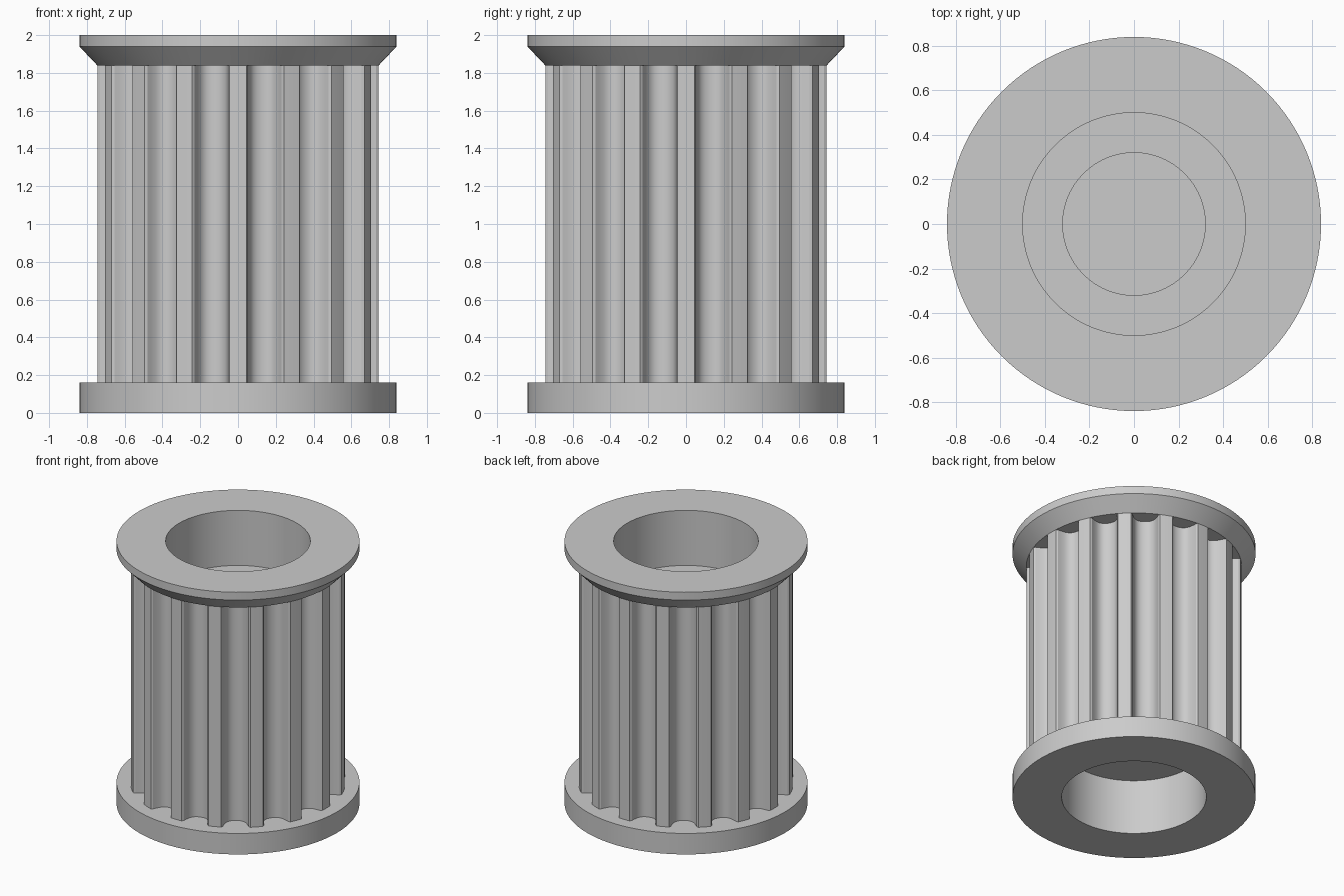
import bpy
import bmesh
import math

cube = bpy.data.objects.get("Cube")
if cube:
    bpy.data.objects.remove(cube, do_unlink=True)

grey = bpy.data.materials.new("plain grey")
grey.use_nodes = True
grey.diffuse_color = (0.6, 0.6, 0.6, 1)
grey.node_tree.nodes["Principled BSDF"].inputs["Base Color"].default_value = (0.6, 0.6, 0.6, 1)

TEETH = 16
BARREL_R = 0.745
Z_LOW, Z_HIGH = 0.16, 1.84


def finish(bm, name):
    """Turn a bmesh into a smooth-shaded object with sharp edges kept."""
    bmesh.ops.remove_doubles(bm, verts=bm.verts, dist=0.0001)
    mesh = bpy.data.meshes.new(name)
    bm.to_mesh(mesh)
    bm.free()
    mesh.materials.append(grey)
    obj = bpy.data.objects.new(name, mesh)
    bpy.context.collection.objects.link(obj)
    bpy.ops.object.select_all(action="DESELECT")
    obj.select_set(True)
    bpy.context.view_layer.objects.active = obj
    bpy.ops.object.shade_smooth_by_angle(angle=math.radians(25))
    return obj


def lathe(name, profile, steps=128):
    """Spin a (radius, height) profile round the z axis."""
    bm = bmesh.new()
    turns = [math.tau * s / steps for s in range(steps)]
    rings = [[bm.verts.new((r * math.cos(a), r * math.sin(a), z)) for a in turns]
             for r, z in profile]
    for (r0, _), (r1, _), low, high in zip(profile, profile[1:], rings, rings[1:]):
        for i in range(steps):
            j = (i + 1) % steps
            if r0 == 0:
                bm.faces.new((low[i], high[j], high[i]))
            elif r1 == 0:
                bm.faces.new((low[i], low[j], high[i]))
            else:
                bm.faces.new((low[i], low[j], high[j], high[i]))
    return finish(bm, name)


# Lower flange with its bearing pocket, closed by a thin web
lathe("lower_flange", [(0, 0.42), (0.5, 0.42), (0.5, 0), (0.84, 0),
                       (0.84, Z_LOW), (0.62, Z_LOW)])

# Bevelled upper flange with its pocket and the narrower blind bore
lathe("upper_flange", [(0.62, Z_HIGH), (BARREL_R, Z_HIGH), (0.84, 1.94), (0.84, 2),
                       (0.5, 2), (0.5, 1.58), (0.32, 1.58), (0.32, 0.45), (0, 0.45)])

# Toothed barrel: rounded grooves between narrow lands
half_groove = [(0.101, 0.0), (0.09, 0.012), (0.084, 0.035), (0.074, 0.065),
               (0.06, 0.088), (0.042, 0.102), (0.022, 0.109)]
groove = ([(-w, d) for w, d in half_groove] + [(0, 0.111)]
          + [(w, d) for w, d in reversed(half_groove)])
outline = []
for t in range(TEETH):
    land = math.tau * t / TEETH
    outline.append((BARREL_R * math.cos(land), BARREL_R * math.sin(land)))
    mid = land + math.pi / TEETH
    for w, d in groove:
        r = math.sqrt(BARREL_R ** 2 - half_groove[0][0] ** 2) - d
        outline.append((r * math.cos(mid) - w * math.sin(mid),
                        r * math.sin(mid) + w * math.cos(mid)))

bm = bmesh.new()
bottom = [bm.verts.new((x, y, Z_LOW)) for x, y in outline]
top = [bm.verts.new((x, y, Z_HIGH)) for x, y in outline]
for i in range(len(outline)):
    j = (i + 1) % len(outline)
    bm.faces.new((bottom[i], bottom[j], top[j], top[i]))
finish(bm, "toothed_barrel")
